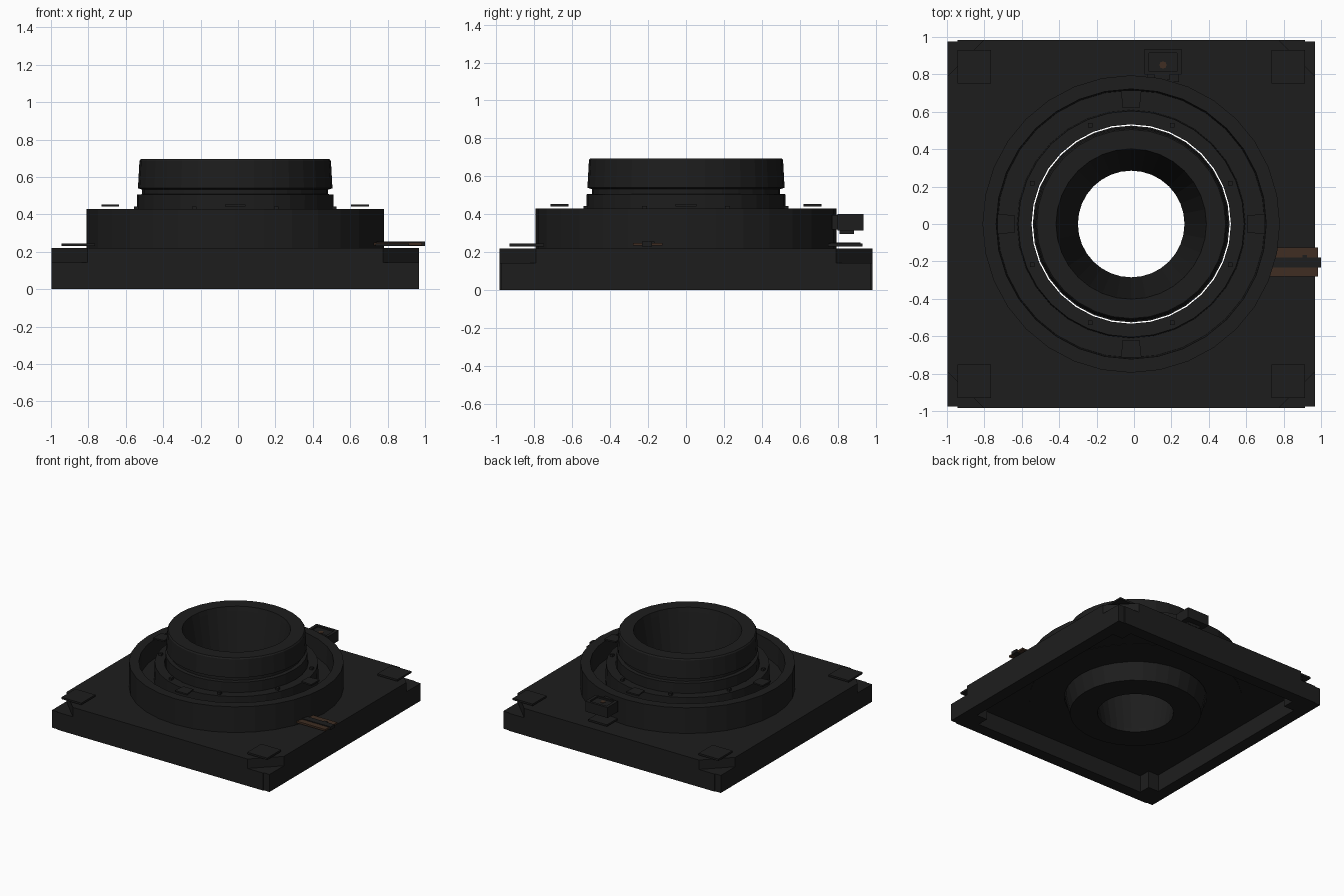
import bpy, bmesh, math
from mathutils import Vector

if "Cube" in bpy.data.objects:
    bpy.data.objects.remove(bpy.data.objects["Cube"])

CX = -0.015  # optical axis


def material(name, rgb):
    m = bpy.data.materials.new(name)
    m.diffuse_color = (*rgb, 1)
    m.use_nodes = True
    m.node_tree.nodes["Principled BSDF"].inputs["Base Color"].default_value = m.diffuse_color
    return m


BLACK = material("matte black", (0.0125, 0.0125, 0.0125))
BROWN = material("dark copper brown", (0.050, 0.027, 0.016))


def finish(bm, name, mat):
    bmesh.ops.recalc_face_normals(bm, faces=bm.faces)
    me = bpy.data.meshes.new(name)
    bm.to_mesh(me)
    bm.free()
    me.materials.append(mat)
    ob = bpy.data.objects.new(name, me)
    bpy.context.collection.objects.link(ob)
    return ob


def prism(name, outline, z0, z1, mat=BLACK):
    bm = bmesh.new()
    lo = [bm.verts.new((x, y, z0)) for x, y in outline]
    hi = [bm.verts.new((x, y, z1)) for x, y in outline]
    bm.faces.new(lo)
    bm.faces.new(hi)
    n = len(outline)
    for i in range(n):
        j = (i + 1) % n
        bm.faces.new((lo[i], lo[j], hi[j], hi[i]))
    return finish(bm, name, mat)


def box(name, x0, x1, y0, y1, z0, z1, mat=BLACK):
    return prism(name, [(x0, y0), (x1, y0), (x1, y1), (x0, y1)], z0, z1, mat)


def circle(r, n=32):
    return [(CX + r * math.cos(math.tau * i / n), r * math.sin(math.tau * i / n)) for i in range(n)]


def lathe(name, profile, n=32):
    """Spin a closed (radius, z) profile round the optical axis."""
    bm = bmesh.new()
    rings = [[bm.verts.new((x, y, z)) for x, y in circle(r, n)] for r, z in profile]
    for k, a in enumerate(rings):
        b = rings[(k + 1) % len(rings)]
        for i in range(n):
            j = (i + 1) % n
            bm.faces.new((a[i], a[j], b[j], b[i]))
    return finish(bm, name, BLACK)


def cut(ob, cutter):
    mod = ob.modifiers.new("cut", "BOOLEAN")
    mod.operation = "DIFFERENCE"
    mod.solver = "EXACT"
    mod.object = cutter
    cutter.hide_render = True
    cutter.hide_viewport = True


def plus_outline(h, p):
    """Square outline of half-size h with square corner posts reaching in to p."""
    pts = []
    for q in range(4):
        for x, y in ((h, -p), (h, p), (p, p)):
            for _ in range(q):
                x, y = -y, x
            pts.append((CX + x, y))
    return pts


# square housing, hollow underneath with solid corner posts
base = box("base_housing", CX - 0.983, CX + 0.983, -0.983, 0.983, 0, 0.22)
cut(base, prism("cavity_cutter", plus_outline(0.885, 0.79), -0.1, 0.14))
cut(base, prism("bore_cutter", circle(0.775), 0.05, 0.5))

# chamfered lowered corners with slim edge steps, and a pad above each
for sx in (-1, 1):
    for sy in (-1, 1):
        tri = ((1.1, 0.79), (0.983, 0.79), (0.79, 0.983), (0.79, 1.1), (1.1, 1.1))
        cut(base, prism("corner_cutter", [(CX + sx * x, sy * y) for x, y in tri], 0.143, 0.4))
        xs = sorted((CX + sx * 0.93, CX + sx * 1.1))
        ys = sorted((sy * 0.976, sy * 1.1))
        cut(base, box("corner_step_cutter", *xs, *ys, -0.1, 0.4))
        xs = sorted((CX + sx * 0.75, CX + sx * 0.93))
        ys = sorted((sy * 0.75, sy * 0.93))
        box("corner_pad", *xs, *ys, 0.23, 0.245)

# round turret with a moat between the outer wall and inner collar
lathe("turret_ring", [(0.795, 0.137), (0.795, 0.43), (0.722, 0.43), (0.715, 0.28),
                      (0.61, 0.28), (0.605, 0.425), (0.533, 0.425), (0.533, 0.137)])

# lens barrel with groove, flange and tapered open bore
lathe("lens_barrel", [(0.492, 0.0), (0.525, 0.14), (0.526, 0.505), (0.497, 0.508),
                      (0.497, 0.532), (0.52, 0.54), (0.512, 0.685), (0.505, 0.695),
                      (0.402, 0.695), (0.395, 0.66), (0.285, 0.03), (0.285, 0.0)])

# four tabs bridging the moat, and small studs on the collar
for i in range(4):
    a = math.tau * i / 4
    u, v = Vector((math.cos(a), math.sin(a))), Vector((-math.sin(a), math.cos(a)))
    c = Vector((CX, 0))
    prism("moat_tab", [c + u * r + v * w for r, w in
                       ((0.62, -0.045), (0.715, -0.055), (0.715, 0.055), (0.62, 0.045))], 0.441, 0.453)
for i in range(8):
    a = math.tau * (i + 0.5) / 8
    x, y = CX + 0.572 * math.cos(a), 0.572 * math.sin(a)
    box("collar_stud", x - 0.012, x + 0.012, y - 0.012, y + 0.012, 0.42, 0.443)

# rear connector socket, stem and foot plate
socket = box("connector_socket", 0.055, 0.255, 0.80, 0.935, 0.315, 0.40)
cut(socket, box("socket_cutter", 0.08, 0.23, 0.815, 0.915, 0.388, 0.5))
box("connector_bridge", 0.11, 0.19, 0.77, 0.81, 0.32, 0.395)
box("connector_stem", 0.10, 0.21, 0.81, 0.885, 0.295, 0.32)
box("connector_foot", 0.07, 0.24, 0.76, 0.92, 0.235, 0.25)
prism("connector_contact", [(0.155 + 0.02 * math.cos(i * math.tau / 8), 0.85 + 0.02 * math.sin(i * math.tau / 8))
                            for i in range(8)], 0.38, 0.392, BROWN)

# flat cable leaving on the right
box("flat_cable", 0.72, 0.985, -0.28, -0.125, 0.234, 0.249, BROWN)
box("cable_strip", 0.74, 1.0, -0.232, -0.18, 0.23, 0.256)
box("cable_clip", 0.90, 0.925, -0.18, -0.165, 0.235, 0.255)
